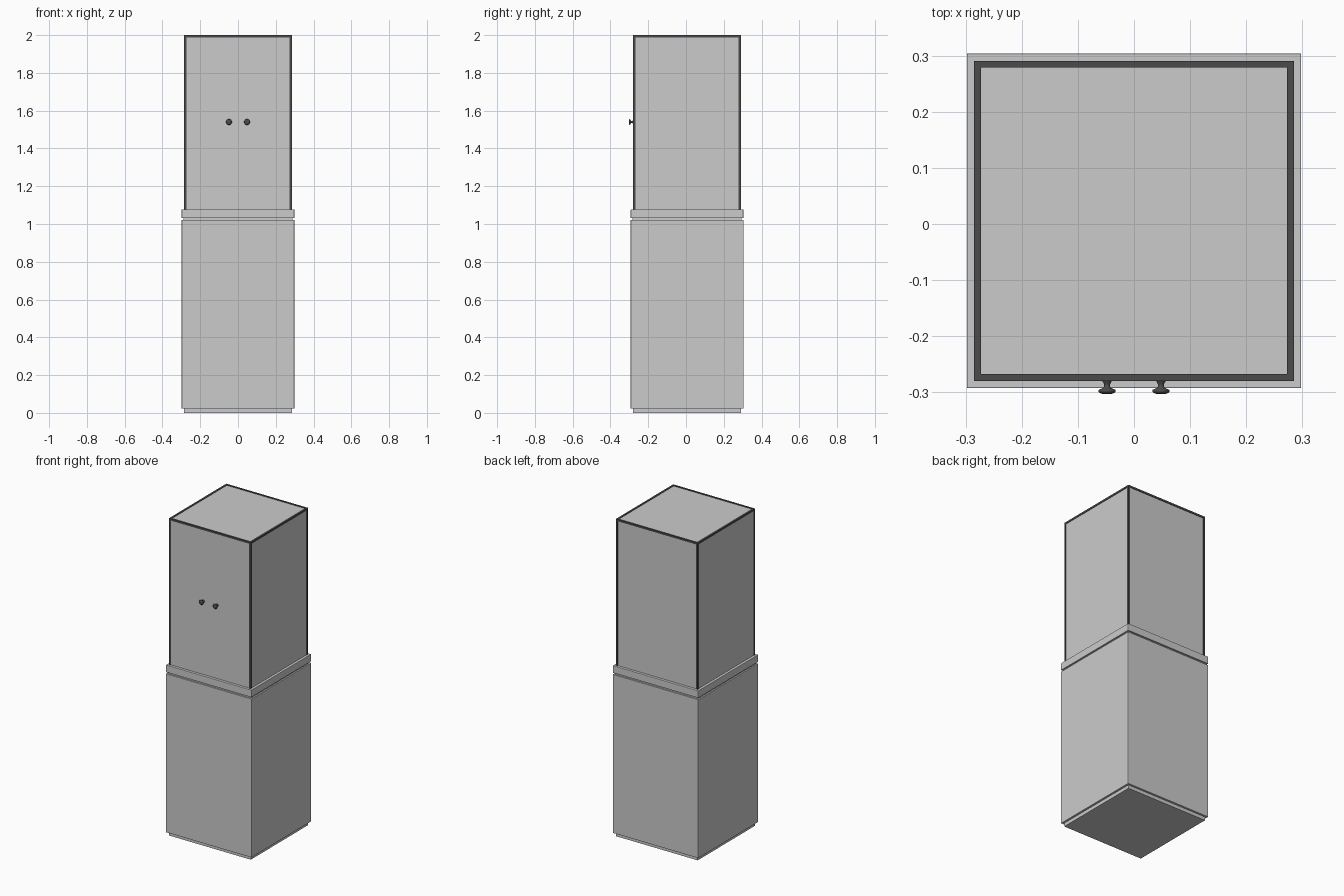
import bpy, bmesh
from math import cos, sin, pi
from mathutils import Vector

if "Cube" in bpy.data.objects:
    bpy.data.objects.remove(bpy.data.objects["Cube"])

CY = 0.0055          # cabinet centre in y (knobs project in front)
OUT, IN = 0.298, 0.285   # half widths: pedestal, recesses and case
BAR = 0.012          # frame bar thickness
Z0, Z1 = 1.077, 2.0  # glass case bottom and top

dark = bpy.data.materials.new("dark_metal")
dark.diffuse_color = (0.07, 0.07, 0.07, 1)
dark.use_nodes = True
dark.node_tree.nodes["Principled BSDF"].inputs["Base Color"].default_value = dark.diffuse_color


def finish(name, bm, mat=None):
    bmesh.ops.recalc_face_normals(bm, faces=bm.faces)
    me = bpy.data.meshes.new(name)
    bm.to_mesh(me)
    bm.free()
    ob = bpy.data.objects.new(name, me)
    bpy.context.collection.objects.link(ob)
    if mat:
        me.materials.append(mat)
    return ob


def add_box(bm, lo, hi):
    lo, hi = Vector(lo), Vector(hi)
    verts = bmesh.ops.create_cube(bm, size=1)["verts"]
    for v in verts:
        v.co = Vector([(lo[i] + hi[i]) / 2 + v.co[i] * (hi[i] - lo[i]) for i in range(3)])


def block(name, half, z0, z1, bevel=0):
    bm = bmesh.new()
    add_box(bm, (-half, CY - half, z0), (half, CY + half, z1))
    ob = finish(name, bm)
    if bevel:
        m = ob.modifiers.new("edge", "BEVEL")
        m.width, m.segments = bevel, 2
    return ob


# Pedestal: plinth, cabinet body, shadow gap and top slab
block("plinth", IN, 0, 0.022)
block("cabinet_body", OUT, 0.022, 1.021, 0.001)
block("shadow_gap", IN + 0.004, 1.021, 1.031)
block("top_slab", OUT, 1.031, Z0, 0.002)

# Dark frame: four posts and a top ring
bm = bmesh.new()
i = IN - BAR
for sx in (-1, 1):
    xa, xb = sorted((sx * i, sx * IN))
    for sy in (-1, 1):
        ya, yb = sorted((sy * i, sy * IN))
        add_box(bm, (xa, CY + ya, Z0), (xb, CY + yb, Z1))
    add_box(bm, (xa, CY - i, Z1 - BAR), (xb, CY + i, Z1))
    ya, yb = xa, xb
    add_box(bm, (-i, CY + ya, Z1 - BAR), (i, CY + yb, Z1))
finish("case_frame", bm, dark)

# Panes, set slightly back from the frame
g0, g1 = IN - 0.009, IN - 0.003
panes = {
    "front_pane": ((-i, CY - g1, Z0), (i, CY - g0, Z1 - BAR)),
    "back_pane": ((-i, CY + g0, Z0), (i, CY + g1, Z1 - BAR)),
    "left_pane": ((-g1, CY - i, Z0), (-g0, CY + i, Z1 - BAR)),
    "right_pane": ((g0, CY - i, Z0), (g1, CY + i, Z1 - BAR)),
    "top_pane": ((-i, CY - i, Z1 - 0.009), (i, CY + i, Z1 - 0.003)),
}
for name, (lo, hi) in panes.items():
    bm = bmesh.new()
    add_box(bm, lo, hi)
    finish(name, bm)

# Door knobs: lathed profile (radius, y)
profile = [(0.009, -0.276), (0.008, -0.281), (0.0055, -0.285), (0.0055, -0.290),
           (0.010, -0.2935), (0.015, -0.2955), (0.0155, -0.298), (0.014, -0.3005),
           (0.008, -0.303)]
N = 24
for side, x in (("left", -0.048), ("right", 0.048)):
    bm = bmesh.new()
    rings = [[bm.verts.new((x + r * cos(2 * pi * k / N), y, 1.54 + r * sin(2 * pi * k / N)))
              for k in range(N)] for r, y in profile]
    for a, b in zip(rings, rings[1:]):
        for k in range(N):
            n = (k + 1) % N
            bm.faces.new((a[k], a[n], b[n], b[k]))
    bm.faces.new(rings[0])
    bm.faces.new(rings[-1])
    ob = finish(side + "_knob", bm, dark)
    for p in ob.data.polygons:
        p.use_smooth = len(p.vertices) == 4
